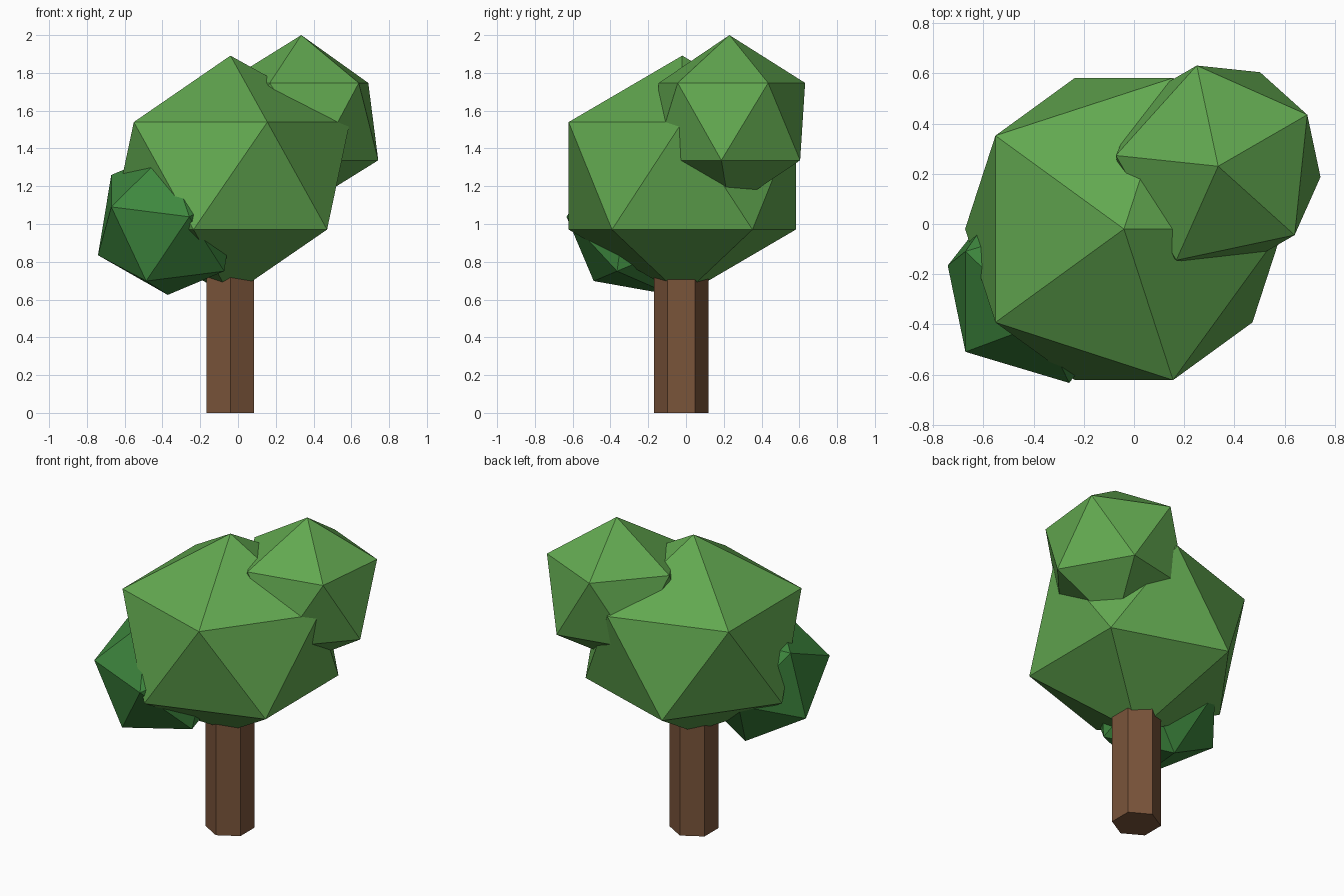
import bpy
import math

if "Cube" in bpy.data.objects:
    bpy.data.objects.remove(bpy.data.objects["Cube"])


def material(name, rgb):
    m = bpy.data.materials.new(name)
    m.diffuse_color = (*rgb, 1.0)
    m.use_nodes = True
    m.node_tree.nodes["Principled BSDF"].inputs["Base Color"].default_value = m.diffuse_color
    return m


leaf = material("leaf green", (0.122, 0.392, 0.080))
dark_leaf = material("deep green", (0.048, 0.243, 0.048))
bark = material("bark brown", (0.195, 0.089, 0.042))


def foliage(name, centre, radius, mat, rotation=(0, 0, 0), flatten=1.0):
    """One flat-faced icosahedron clump of leaves."""
    bpy.ops.mesh.primitive_ico_sphere_add(
        subdivisions=1, radius=radius, location=centre, rotation=rotation)
    ob = bpy.context.object
    ob.name = name
    ob.scale.z = flatten
    ob.data.materials.append(mat)
    return ob


# Hexagonal trunk, its top hidden inside the crown
TRUNK_HEIGHT = 0.78
bpy.ops.mesh.primitive_cylinder_add(
    vertices=6, radius=0.145, depth=TRUNK_HEIGHT,
    location=(-0.04, -0.025, TRUNK_HEIGHT / 2))
trunk = bpy.context.object
trunk.name = "trunk"
trunk.data.materials.append(bark)

# Crown: large middle clump, upper right clump, tilted lower left clump
foliage("main_foliage", (-0.04, -0.02, 1.255), 0.707, leaf, flatten=0.9)
foliage("upper_foliage", (0.335, 0.23, 1.542), 0.458, leaf,
        rotation=(0, 0, math.radians(30)))
foliage("lower_foliage", (-0.372, -0.237, 1.005), 0.413, dark_leaf,
        rotation=(0.4, 0, 0))
